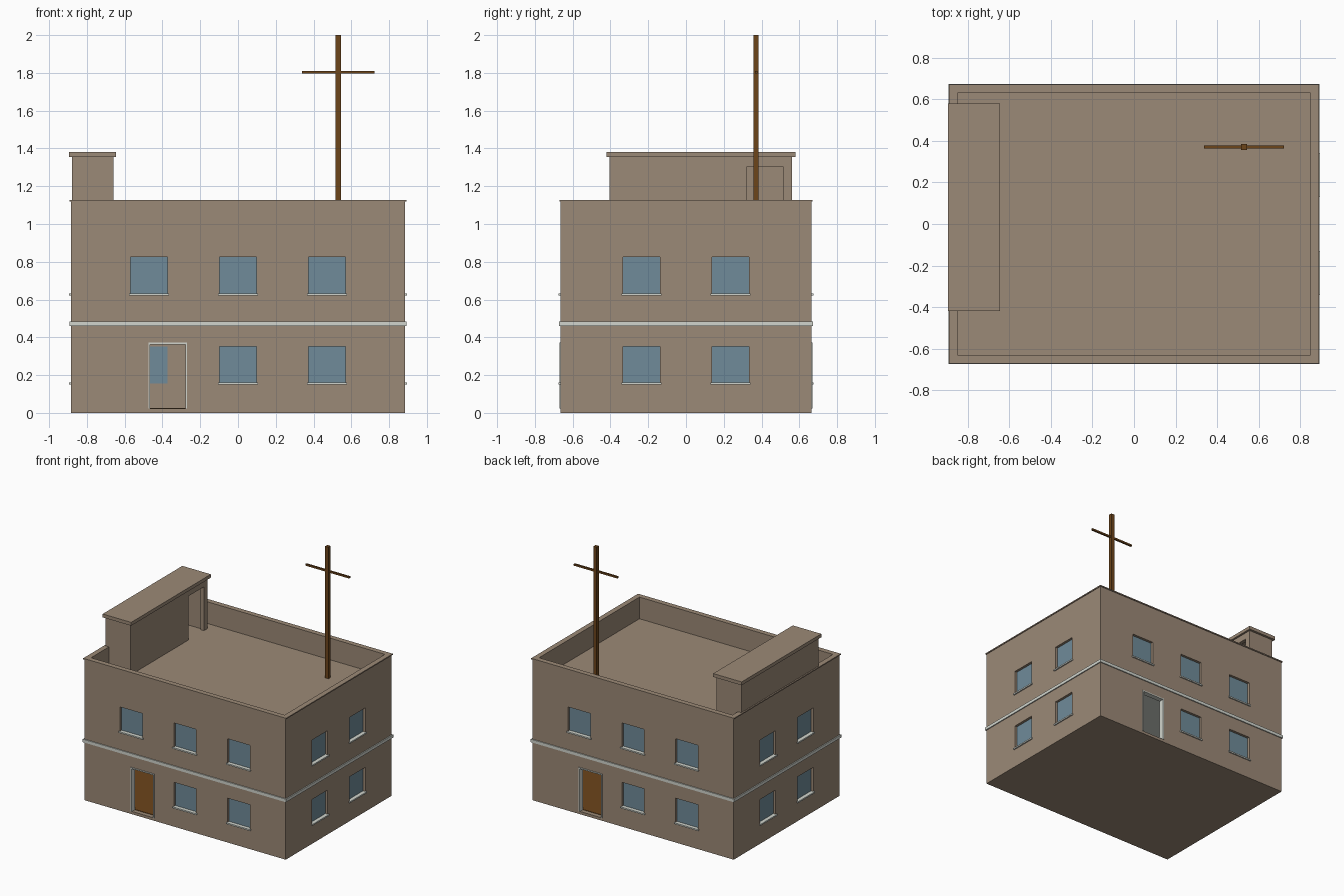
import bpy
import bmesh
from mathutils import Vector

cube = bpy.data.objects.get("Cube")
if cube:
    bpy.data.objects.remove(cube, do_unlink=True)


def material(name, *srgb):
    m = bpy.data.materials.new(name)
    color = [(c / 255) ** 2.2 for c in srgb] + [1]
    m.diffuse_color = color
    m.use_nodes = True
    m.node_tree.nodes["Principled BSDF"].inputs["Base Color"].default_value = color
    return m


STONE = material("brown plaster", 154, 136, 118)
TRIM = material("pale trim", 208, 212, 204)
GLASS = material("blue glass", 111, 138, 152)
WOOD = material("brown wood", 108, 70, 32)


def box(name, x, y, z, mat=None):
    """Axis-aligned box from three (low, high) ranges."""
    bm = bmesh.new()
    bmesh.ops.create_cube(bm, size=1)
    lo, hi = (Vector(p) for p in zip(x, y, z))
    for v in bm.verts:
        v.co = (lo + hi) / 2 + v.co * (hi - lo)
    mesh = bpy.data.meshes.new(name)
    bm.to_mesh(mesh)
    bm.free()
    if mat:
        mesh.materials.append(mat)
    obj = bpy.data.objects.new(name, mesh)
    bpy.context.collection.objects.link(obj)
    return obj


def cut(obj, x, y, z):
    """Remove a box-shaped volume from an object."""
    cutter = box("cutter", x, y, z)
    cutter.hide_render = True
    mod = obj.modifiers.new("cut", 'BOOLEAN')
    mod.operation = 'DIFFERENCE'
    mod.solver = 'EXACT'
    mod.object = cutter
    graph = bpy.context.evaluated_depsgraph_get()
    mesh = bpy.data.meshes.new_from_object(obj.evaluated_get(graph))
    obj.modifiers.clear()
    obj.data = mesh
    bpy.data.objects.remove(cutter, do_unlink=True)


def around(c, r):
    return (c - r, c + r)


W, D, T = 0.885, 0.665, 0.035      # half width, half depth, wall thickness
DECK, TOP = 0.955, 1.118


def on_wall(side, along, out):
    """x and y ranges on a wall; out is measured outward from its face."""
    axis, sign = side
    face = D if axis == "y" else W
    span = tuple(sorted(sign * (face + o) for o in out))
    return (along, span) if axis == "y" else (span, along)


FRONT, BACK, LEFT, RIGHT = ("y", -1), ("y", 1), ("x", 1), ("x", -1)

# Hollow building with a sunken roof deck
walls = box("walls", around(0, W), around(0, D), (0, TOP), STONE)
cut(walls, around(0, W - T), around(0, D - T), (DECK, 2))
cut(walls, around(0, W - T), around(0, D - T), (0.02, 0.92))

coping = box("parapet_coping", around(0, W + 0.006), around(0, D + 0.006),
             (TOP, TOP + 0.009), STONE)
cut(coping, around(0, W - T), around(0, D - T), (1, 2))

# Windows: opening, recessed pane and projecting sill
def window(side, c, z):
    span = around(c, 0.098)
    cut(walls, *on_wall(side, span, (-0.1, 0.1)), (z, z + 0.197))
    box("window_pane", *on_wall(side, span, (-0.03, -0.02)), (z, z + 0.197), GLASS)
    box("window_sill", *on_wall(side, around(c, 0.106), (-0.02, 0.01)),
        (z - 0.006, z + 0.005), TRIM)


# Doorways: opening and pale surround
def doorway(side, c):
    z0, z1, r, t = 0.022, 0.372, 0.103, 0.009
    cut(walls, *on_wall(side, around(c, r), (-0.1, 0.1)), (z0, z1))
    frame = box("door_frame", *on_wall(side, around(c, r), (-T, 0.006)), (z0, z1), TRIM)
    cut(frame, *on_wall(side, around(c, r - t), (-0.1, 0.1)), (0, z1 - t))


for z in (0.155, 0.627):
    for side in (LEFT, RIGHT):
        for c in (-0.236, 0.236):
            window(side, c, z)
    for side in (FRONT, BACK):
        for c in (-0.472, 0, 0.472):
            door_c = 0.372 * side[1]
            if z < 0.5 and c * side[1] > 0:
                doorway(side, door_c)
            else:
                window(side, c, z)

# Belt course between the storeys
belt = box("belt_course", around(0, W + 0.008), around(0, D + 0.008), (0.461, 0.485), TRIM)
cut(belt, around(0, W - 0.01), around(0, D - 0.01), (0.4, 0.6))

# Ground floor boards and the ceiling sheet above them
box("floor_boards", around(0, W - T), around(0, D - T), (0.019, 0.025), WOOD)
bm = bmesh.new()
bmesh.ops.create_grid(bm, x_segments=1, y_segments=1, size=1)
for v in bm.verts:
    v.co = (v.co.x * (W - T), v.co.y * (D - T), 0.462)
mesh = bpy.data.meshes.new("ceiling")
bm.to_mesh(mesh)
bm.free()
mesh.materials.append(TRIM)
bpy.context.collection.objects.link(bpy.data.objects.new("ceiling", mesh))

# Hollow stair house on the roof with an open doorway
house = box("stair_house", (-0.88, -0.66), (-0.405, 0.562), (DECK, 1.355), STONE)
cut(house, (-0.845, -0.69), (-0.375, 0.53), (0.9, 1.33))
cut(house, (-0.75, -0.6), (0.32, 0.515), (0.9, 1.303))
box("stair_house_roof", (-0.895, -0.645), (-0.42, 0.58), (1.355, 1.382), STONE)

# Roof mast with a crossbar
box("mast", around(0.53, 0.014), around(0.371, 0.014), (DECK, 2), WOOD)
box("mast_crossbar", around(0.53, 0.192), around(0.371, 0.007), around(1.803, 0.007), WOOD)
